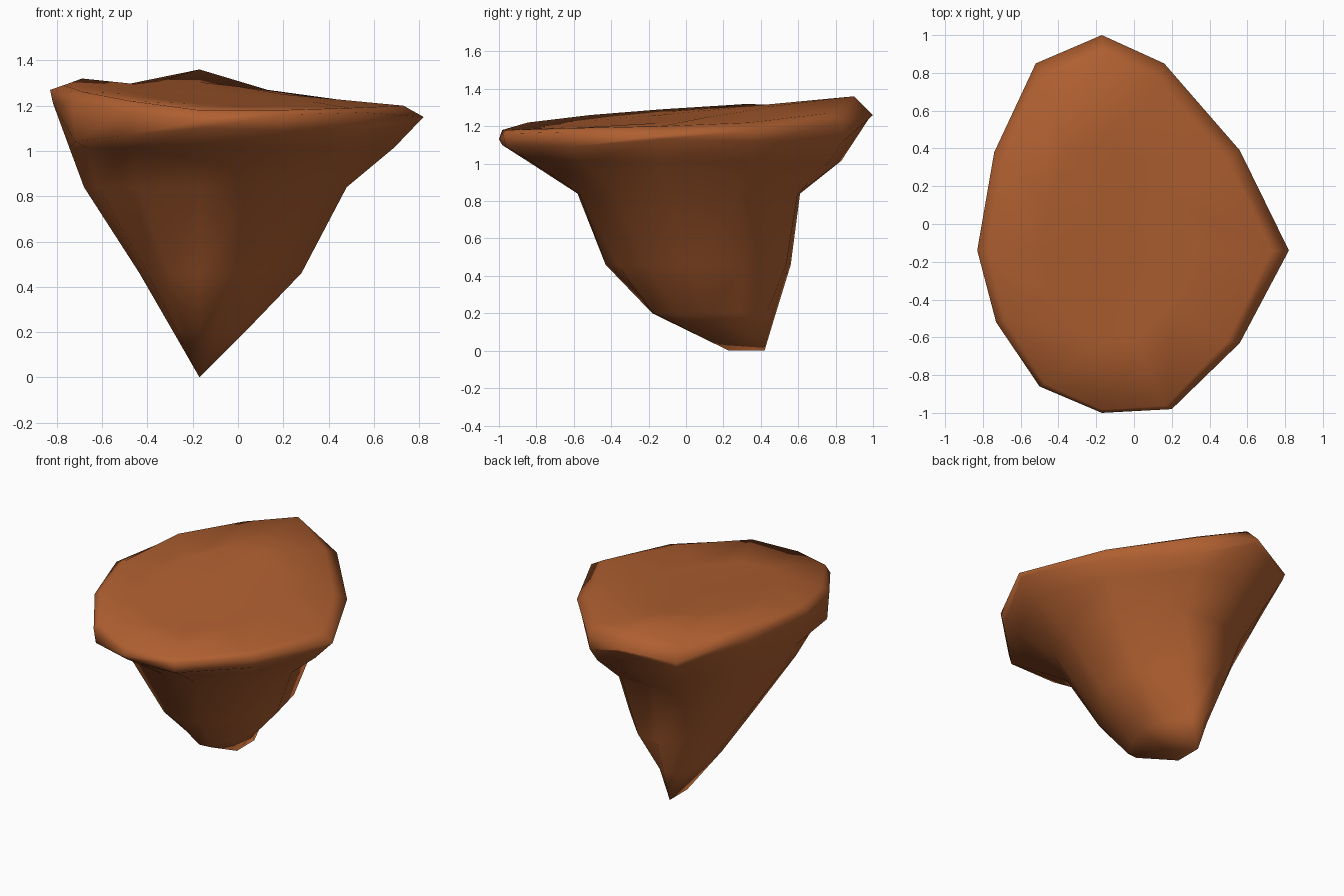
import bpy, bmesh

if "Cube" in bpy.data.objects:
    bpy.data.objects.remove(bpy.data.objects["Cube"])

# One flat colour
rock_brown = bpy.data.materials.new("rock_brown")
rock_brown.diffuse_color = (0.43, 0.115, 0.03, 1)
rock_brown.use_nodes = True
rock_brown.node_tree.nodes["Principled BSDF"].inputs["Base Color"].default_value = rock_brown.diffuse_color

CX, CY = -0.17, -0.14   # pivot of the twelve-sided outline

# Outer rim, clockwise from the back
rim = [(-.17, 1, 1.26), (.16, .85, 1.22), (.56, .39, 1.18), (.82, -.14, 1.15),
       (.56, -.63, 1.17), (.2, -.98, 1.16), (-.17, -1, 1.13), (-.5, -.86, 1.17),
       (-.73, -.52, 1.22), (-.83, -.14, 1.27), (-.74, .38, 1.27), (-.52, .85, 1.20)]

# Uneven heights of the crest just inside the rim, and depth of the lip below it
crest_z = [1.36, 1.27, 1.22, 1.20, 1.19, 1.18, 1.18, 1.22, 1.26, 1.29, 1.32, 1.295]
lip_drop = [.02, .11, .06, .02, .08, .07, .03, .10, .18, .06, .08, .04]

# How far each direction bulges or pinches on the upper and lower body
upper = [1, 1.13, 1.15, 1, 1.04, 1.0, 1, 1.06, 1.04, 1, 1, 1]
lip_under = [1 + .6 * (b - 1) for b in upper]
lower = [1, 1.10, 1.15, 1, .88, .88, 1, 1.03, 1.02, 1, 1, 1]

# Ring extents: z, pivot y, left x, right x, front y, back y, bulge
body = [(1.015, -.14, -.745, .69, -.85, .83, lip_under),
        (.84, -.10, -.68, .48, -.58, .61, upper),
        (.46, .02, -.435, .28, -.43, .56, lower),
        (.20, .12, -.285, .03, -.18, .48, [1] * 12)]


def shrink_rim(scale):
    """Rim outline pulled in, keeping the blunt front edge wide."""
    for x, y, z in rim:
        ky = scale if y > CY else min(1, scale + .07)
        yield CX + (x - CX) * scale, CY + (y - CY) * ky


def body_ring(z, py, left, right, front, back, bulge):
    """Rim outline squeezed to the given extents."""
    pts = []
    for (x, y, _), k in zip(rim, bulge):
        dx, dy = x - CX, y - CY
        dx *= (right - CX) / .99 if dx > 0 else (CX - left) / .66
        dy *= (back - py) / 1.14 if dy > 0 else (py - front) / .86
        pts.append((CX + dx * k, py + dy * k, z))
    return pts


# Rings from the top down, ending in a short keel edge
inner = [(x, y, 1.265 + .09 * y - .07 * (x - CX)) for x, y in shrink_rim(.5)]
crest = [(x, y, z) for (x, y), z in zip(shrink_rim(.91), crest_z)]
lip = [(CX + (x - CX) * .98, CY + (y - CY) * .98, z - d)
       for (x, y, z), d in zip(rim, lip_drop)]
rings = [inner, crest, rim, lip] + [body_ring(*r) for r in body]
keel = [(CX, .42, 0), (CX, .23, 0)]

bm = bmesh.new()
loops = [[bm.verts.new(p) for p in ring] for ring in rings]
crown = bm.verts.new((CX, CY, 1.26))
back_tip, front_tip = [bm.verts.new(p) for p in keel]
n = len(rim)
for i in range(n):
    j = (i + 1) % n
    bm.faces.new((crown, loops[0][j], loops[0][i]))
    for a, b in zip(loops, loops[1:]):
        bm.faces.new((a[i], a[j], b[j], b[i]))
    # Lower fan: back half meets the back tip, front half the front tip
    tip = front_tip if 3 <= i < 9 else back_tip
    bm.faces.new((loops[-1][i], loops[-1][j], tip))
# Close the two sides of the keel
bm.faces.new((loops[-1][3], front_tip, back_tip))
bm.faces.new((loops[-1][9], back_tip, front_tip))
bmesh.ops.recalc_face_normals(bm, faces=bm.faces)
for f in bm.faces:
    f.smooth = True

mesh = bpy.data.meshes.new("tapered_rock")
bm.to_mesh(mesh)
bm.free()
mesh.materials.append(rock_brown)
rock = bpy.data.objects.new("tapered_rock", mesh)
bpy.context.collection.objects.link(rock)
